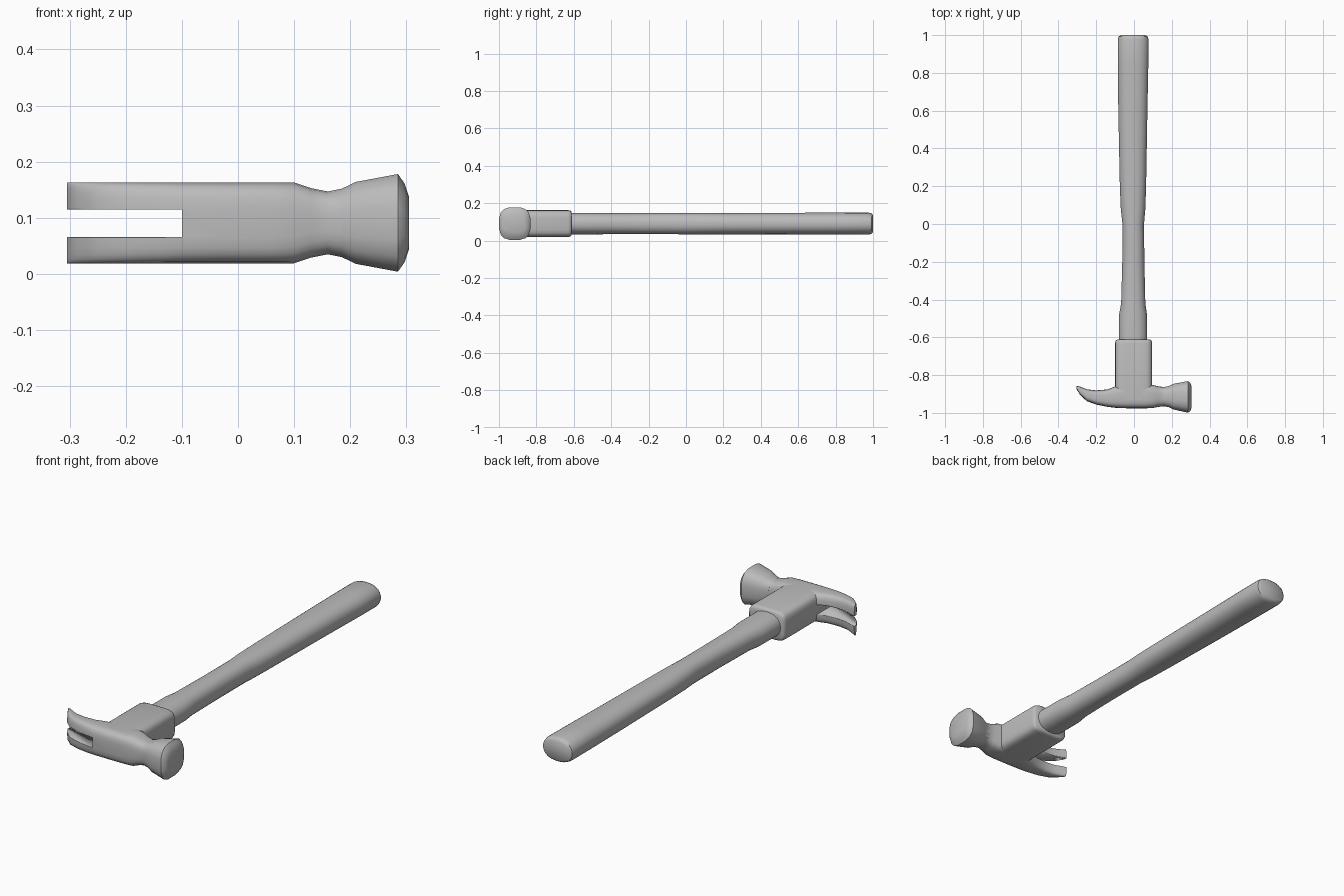
import bpy, bmesh, math

steel = bpy.data.materials.new("plain grey")
steel.diffuse_color = (0.5, 0.5, 0.5, 1)
MID = 0.091  # height of the tool's centre plane


def finish(bm, name, angle=40):
    bmesh.ops.recalc_face_normals(bm, faces=bm.faces)
    mesh = bpy.data.meshes.new(name)
    bm.to_mesh(mesh)
    bm.free()
    obj = bpy.data.objects.new(name, mesh)
    bpy.context.collection.objects.link(obj)
    mesh.materials.append(steel)
    bpy.context.view_layer.objects.active = obj
    obj.select_set(True)
    bpy.ops.object.shade_smooth_by_angle(angle=math.radians(angle))
    obj.select_set(False)
    return obj


def loft(name, axis, rows, sides=24):
    """Rows: position along axis, low and high across, half height, squareness."""
    bm = bmesh.new()
    rings = []
    for t, low, high, hz, n in rows:
        ring = []
        for i in range(sides):
            a = 2 * math.pi * (i + 0.5) / sides
            c, s = math.cos(a), math.sin(a)
            # scaled so the widest points reach the given limits
            k = abs(math.cos(math.pi / sides)) ** (2 / n)
            u = math.copysign(abs(c) ** (2 / n), c) / k
            w = math.copysign(abs(s) ** (2 / n), s) / k
            across = (low + high) / 2 + u * (high - low) / 2
            z = MID + w * hz
            ring.append(bm.verts.new((t, across, z) if axis == "x" else (across, t, z)))
        rings.append(ring)
    for a, b in zip(rings, rings[1:]):
        for i in range(sides):
            j = (i + 1) % sides
            bm.faces.new((a[i], a[j], b[j], b[i]))
    bm.faces.new(rings[0])
    bm.faces.new(rings[-1])
    return finish(bm, name)


# Long handle, waisted in the middle and swelling to the grip
loft("handle", "y", [
    (-0.64, -0.079, 0.070, 0.058, 2.3),
    (-0.48, -0.079, 0.069, 0.058, 2.3),
    (-0.42, -0.068, 0.060, 0.056, 2.3),
    (-0.20, -0.062, 0.055, 0.056, 2.3),
    (0.00, -0.061, 0.053, 0.057, 2.3),
    (0.08, -0.070, 0.060, 0.057, 2.3),
    (0.20, -0.075, 0.064, 0.057, 2.3),
    (0.60, -0.083, 0.071, 0.058, 2.3),
    (0.85, -0.086, 0.076, 0.059, 2.3),
    (0.975, -0.086, 0.077, 0.059, 2.3),
    (0.992, -0.082, 0.073, 0.055, 2.3),
    (1.00, -0.070, 0.061, 0.045, 2.3)])

# Socket joining the handle to the head
loft("socket", "y", [
    (-0.93, -0.100, 0.096, 0.072, 5),
    (-0.63, -0.100, 0.096, 0.072, 5),
    (-0.618, -0.097, 0.093, 0.069, 5),
    (-0.612, -0.090, 0.086, 0.062, 5)])

# Head body with the curved claw, ending inside the striker neck
head = loft("claw_head", "x", [
    (-0.305, -0.873, -0.856, 0.072, 4),
    (-0.285, -0.905, -0.861, 0.072, 4),
    (-0.25, -0.938, -0.875, 0.072, 4),
    (-0.20, -0.956, -0.881, 0.072, 4),
    (-0.14, -0.968, -0.876, 0.072, 4),
    (-0.10, -0.973, -0.860, 0.072, 4),
    (-0.03, -0.976, -0.845, 0.072, 4),
    (0.06, -0.976, -0.845, 0.072, 4),
    (0.10, -0.974, -0.852, 0.072, 3.6),
    (0.13, -0.968, -0.860, 0.062, 3.2),
    (0.16, -0.965, -0.863, 0.056, 3),
    (0.185, -0.970, -0.858, 0.060, 3)])

# Slot that splits the claw in two
bm = bmesh.new()
bmesh.ops.create_cube(bm, size=1)
for v in bm.verts:
    v.co = (-0.25 + v.co.x * 0.30, -0.9 + v.co.y * 0.3, 0.090 + v.co.z * 0.049)
slot = finish(bm, "slot_cutter")
slot.hide_render = True
slot.hide_viewport = True
cut = head.modifiers.new("slot", "BOOLEAN")
cut.operation = "DIFFERENCE"
cut.solver = "EXACT"
cut.object = slot

# Flared striker with a slightly domed, eight-sided face
loft("striker", "x", [
    (0.16, -0.965, -0.863, 0.056, 3),
    (0.185, -0.970, -0.858, 0.061, 3),
    (0.21, -0.982, -0.846, 0.073, 3),
    (0.285, -0.999, -0.832, 0.087, 3),
    (0.297, -0.992, -0.839, 0.070, 3),
    (0.305, -0.972, -0.859, 0.046, 3)], sides=16)
